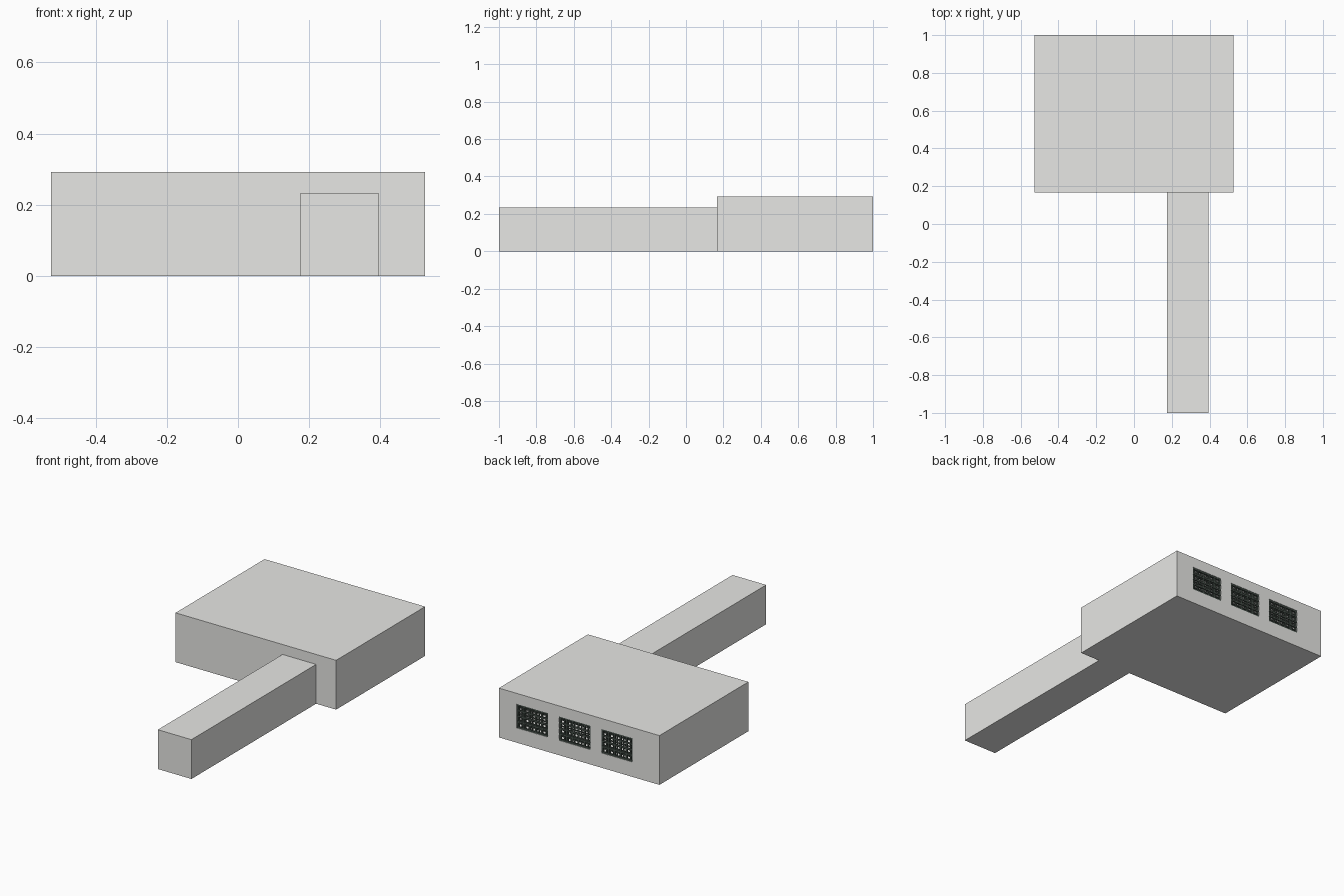
import bpy
import bmesh
from mathutils import Matrix, Vector

cube = bpy.data.objects.get("Cube")
if cube:
    bpy.data.objects.remove(cube, do_unlink=True)


def material(name, colour):
    mat = bpy.data.materials.new(name)
    mat.use_nodes = True
    mat.diffuse_color = colour
    mat.node_tree.nodes["Principled BSDF"].inputs["Base Color"].default_value = colour
    return mat


concrete = material("concrete_grey", (0.8, 0.8, 0.78, 1))
iron = material("dark_green_iron", (0.065, 0.085, 0.072, 1))


def boxes(name, spans, mat):
    """One object from boxes, each given as a low and a high corner."""
    bm = bmesh.new()
    for low, high in spans:
        low, high = Vector(low), Vector(high)
        scale = Matrix.Diagonal((*(high - low), 1))
        bmesh.ops.create_cube(bm, size=1, matrix=Matrix.Translation((low + high) / 2) @ scale)
    mesh = bpy.data.meshes.new(name)
    bm.to_mesh(mesh)
    bm.free()
    mesh.materials.append(mat)
    obj = bpy.data.objects.new(name, mesh)
    bpy.context.collection.objects.link(obj)
    return obj


def cut(target, cutter):
    cutter.hide_render = True
    mod = target.modifiers.new("cut", "BOOLEAN")
    mod.operation = "DIFFERENCE"
    mod.solver = "EXACT"
    mod.object = cutter
    bpy.context.view_layer.objects.active = target
    bpy.ops.object.modifier_apply(modifier=mod.name)


WALL = 0.02
HALF, FRONT, BACK, ROOF = 0.526, 0.167, 1.0, 0.292
HALL_L, HALL_R, HALL_TOP = 0.175, 0.395, 0.233
WIN_W, WIN_LOW, WIN_HIGH = 0.206, 0.087, 0.229
centres = [0.029 + step * 0.277 for step in (-1, 0, 1)]

# Hollow room and the corridor that leads into it
room = boxes("room", [((-HALF, FRONT, 0), (HALF, BACK, ROOF))], concrete)
corridor = boxes("corridor", [((HALL_L, -1, 0), (HALL_R, FRONT, HALL_TOP))], concrete)

room_space = boxes("room_space", [((-HALF + WALL, FRONT + WALL, WALL),
                                   (HALF - WALL, BACK - WALL, ROOF - WALL))], concrete)
passage = boxes("passage_space", [((HALL_L + WALL, -1 + WALL, WALL),
                                   (HALL_R - WALL, FRONT + 0.1, HALL_TOP - WALL))], concrete)
openings = boxes("window_openings", [((c - WIN_W / 2, BACK - 0.1, WIN_LOW),
                                      (c + WIN_W / 2, BACK + 0.1, WIN_HIGH))
                                     for c in centres], concrete)
cut(room, room_space)
cut(room, passage)
cut(room, openings)
cut(corridor, passage)
for helper in (room_space, passage, openings):
    bpy.data.objects.remove(helper, do_unlink=True)


# Window grilles in the back wall: stout bars outside, a finer mesh behind them
def grille(name, centre, columns, rows, bar, y):
    left, right = centre - WIN_W / 2, centre + WIN_W / 2
    spans = []
    for i in range(columns + 1):
        x = left + bar + (right - left - 2 * bar) * i / columns
        spans.append(((x - bar, y - 0.004, WIN_LOW), (x + bar, y + 0.002, WIN_HIGH)))
    for i in range(rows + 1):
        z = WIN_LOW + bar + (WIN_HIGH - WIN_LOW - 2 * bar) * i / rows
        spans.append(((left, y - 0.002, z - bar), (right, y + 0.004, z + bar)))
    boxes(name, spans, iron)


for side, centre in zip(("right", "middle", "left"), centres):
    grille("window_bars_" + side, centre, 5, 4, 0.005, BACK - 0.006)
    grille("window_mesh_" + side, centre, 9, 7, 0.003, BACK - 0.016)
